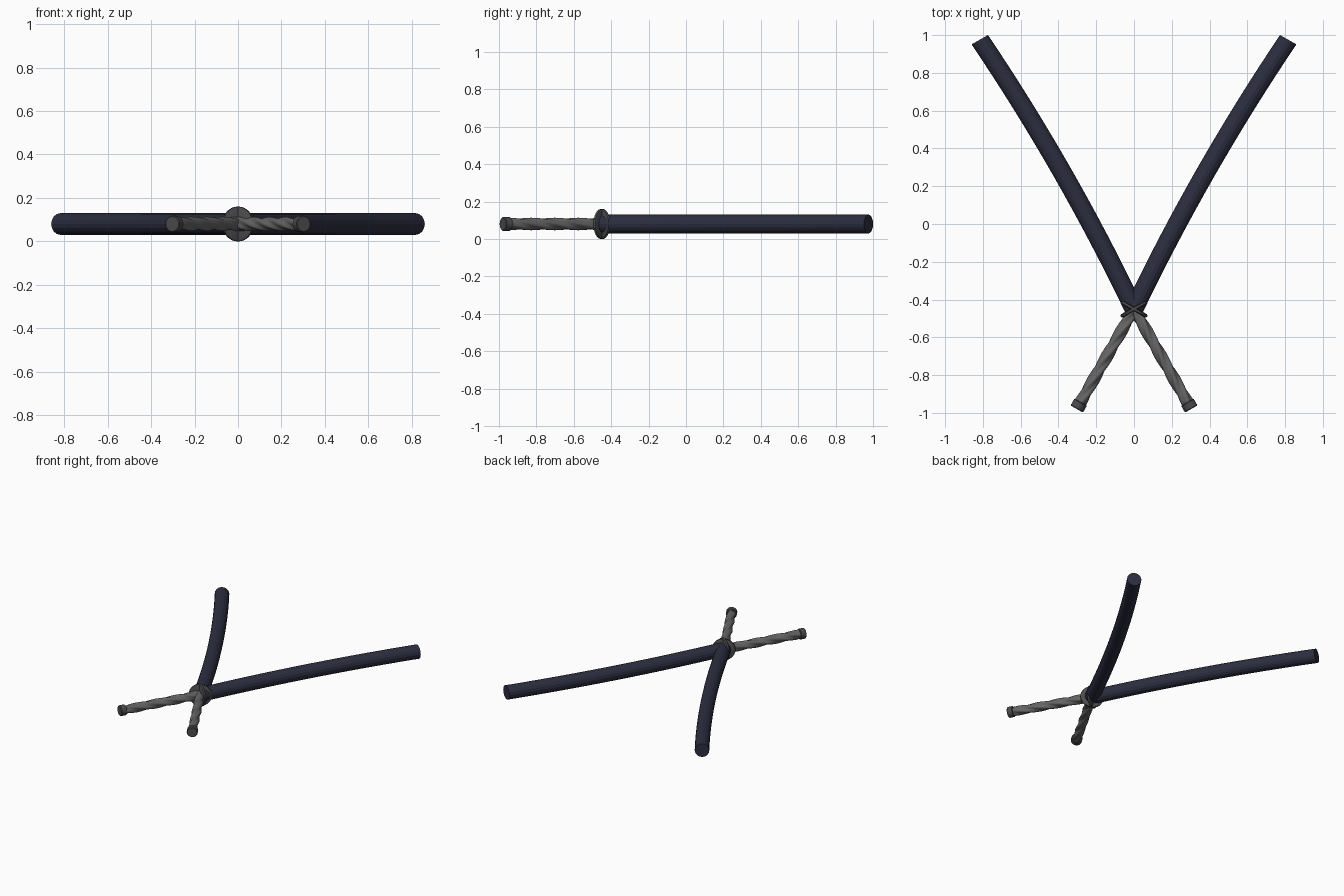
import bpy, bmesh
from math import sin, cos, pi, radians
from mathutils import Matrix

if "Cube" in bpy.data.objects:
    bpy.data.objects.remove(bpy.data.objects["Cube"])

CROSS = Matrix.Translation((0, -0.45, 0.08))


def material(name, rgb):
    m = bpy.data.materials.new(name)
    m.diffuse_color = (*rgb, 1)
    m.use_nodes = True
    m.node_tree.nodes["Principled BSDF"].inputs["Base Color"].default_value = m.diffuse_color
    return m


NAVY = material("lacquer", (0.025, 0.027, 0.05))
WRAP = material("wrap", (0.13, 0.13, 0.13))
METAL = material("metal", (0.07, 0.07, 0.075))


def loft(name, sections, angle, mat, smooth=35):
    """Skin closed rings of (x, y, z) points, capped at both ends."""
    bm = bmesh.new()
    rings = [[bm.verts.new(p) for p in s] for s in sections]
    n = len(rings[0])
    for a, b in zip(rings, rings[1:]):
        for i in range(n):
            j = (i + 1) % n
            bm.faces.new((a[i], a[j], b[j], b[i]))
    bm.faces.new(rings[0])
    bm.faces.new(rings[-1])
    bmesh.ops.recalc_face_normals(bm, faces=bm.faces)
    me = bpy.data.meshes.new(name)
    bm.to_mesh(me)
    bm.free()
    me.materials.append(mat)
    ob = bpy.data.objects.new(name, me)
    bpy.context.collection.objects.link(ob)
    ob.matrix_world = CROSS @ Matrix.Rotation(angle, 4, 'Z')
    bpy.ops.object.select_all(action='DESELECT')
    ob.select_set(True)
    bpy.context.view_layer.objects.active = ob
    if smooth:
        bpy.ops.object.shade_smooth_by_angle(angle=radians(smooth))
    return ob


def ring(y, r, n, x=0.0):
    return [(x + r * cos(2 * pi * i / n), y, r * sin(2 * pi * i / n)) for i in range(n)]


def twisted(y, turn, n=32, lobes=4):
    pts = []
    for i in range(n):
        a = 2 * pi * i / n
        r = 0.030 + 0.0035 * cos(lobes * a)
        pts.append((r * cos(a + turn), y, r * sin(a + turn)))
    return pts


for side, s in (("right", 1), ("left", -1)):
    ang = -s * radians(29.8)
    # gently bowed scabbard
    L, N = 1.643, 16
    loft(side + "_scabbard",
         [ring(L * k / N, 0.05, 16, -s * 0.03 * 4 * (k / N) * (1 - k / N)) for k in range(N + 1)],
         ang, NAVY, 20)
    # round hand guard with bevelled rim
    loft(side + "_guard",
         [ring(y, r, 32) for y, r in ((-0.01, 0.072), (-0.006, 0.08), (0.006, 0.08), (0.01, 0.072))],
         ang, METAL)
    # twisted grip
    loft(side + "_grip",
         [twisted(-0.58 * k / 40, 2 * pi * k / 40) for k in range(41)],
         ang, WRAP, 60)
    # pommel cap
    loft(side + "_pommel",
         [ring(y, r, 20) for y, r in ((-0.61, 0.034), (-0.606, 0.038), (-0.572, 0.038), (-0.568, 0.034))],
         ang, METAL)
